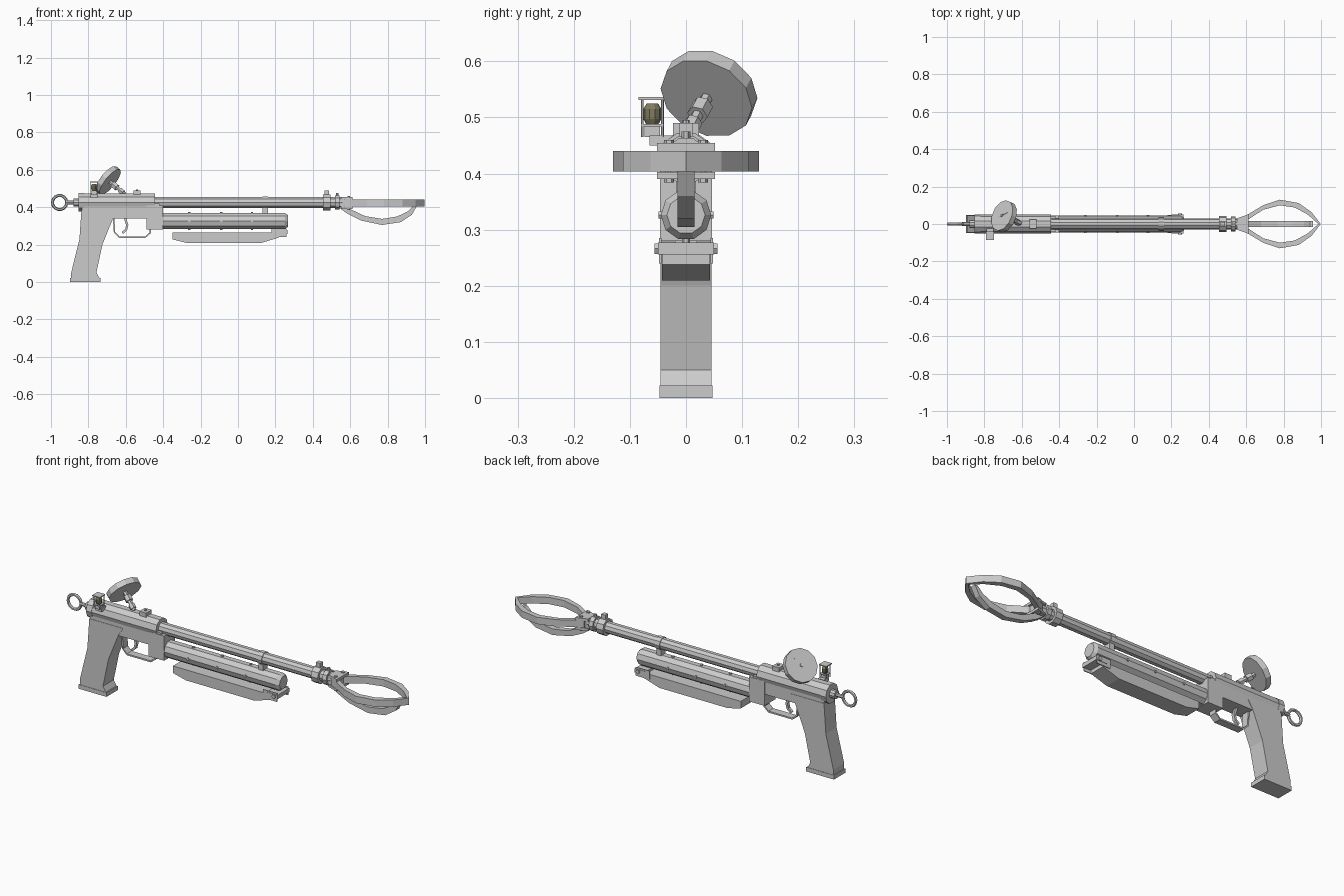
import bpy, bmesh, math
from mathutils import Vector, Matrix

cube = bpy.data.objects.get("Cube")
if cube:
    bpy.data.objects.remove(cube, do_unlink=True)


def material(name, rgb):
    m = bpy.data.materials.new(name)
    m.use_nodes = True
    m.diffuse_color = (*rgb, 1)
    m.node_tree.nodes["Principled BSDF"].inputs["Base Color"].default_value = (*rgb, 1)
    return m


GREY = material("plain grey", (0.6, 0.6, 0.6))
OLIVE = material("olive glass", (0.22, 0.2, 0.12))
AXIS = 0.425  # height of the barrel line


def finish(name, bm, mat=GREY):
    bmesh.ops.recalc_face_normals(bm, faces=bm.faces)
    mesh = bpy.data.meshes.new(name)
    bm.to_mesh(mesh)
    bm.free()
    mesh.materials.append(mat)
    ob = bpy.data.objects.new(name, mesh)
    bpy.context.collection.objects.link(ob)
    return ob


def prism(name, pts, a, b, plane="xz", mat=GREY):
    """Extrude a flat outline between a and b on the remaining axis."""
    bm = bmesh.new()
    lift = (lambda u, v: (u, a, v)) if plane == "xz" else (lambda u, v: (u, v, a))
    step = (0, b - a, 0) if plane == "xz" else (0, 0, b - a)
    face = bm.faces.new([bm.verts.new(lift(u, v)) for u, v in pts])
    out = bmesh.ops.extrude_face_region(bm, geom=[face])["geom"]
    bmesh.ops.translate(bm, vec=step, verts=[g for g in out if isinstance(g, bmesh.types.BMVert)])
    return finish(name, bm, mat)


def box(name, x0, x1, y0, y1, z0, z1):
    return prism(name, [(x0, z0), (x1, z0), (x1, z1), (x0, z1)], y0, y1)


def rod(name, p, q, r, n=10, r2=None, mat=GREY):
    """Faceted cylinder or cone from p to q."""
    p, q = Vector(p), Vector(q)
    d = (q - p).normalized()
    ref = Vector((1, 0, 0)) if abs(d.y) > 0.9 else Vector((0, 1, 0))
    ref = (ref - d * ref.dot(d)).normalized()
    rot = Matrix((ref.cross(d), ref, d)).transposed().to_4x4()
    bm = bmesh.new()
    bmesh.ops.create_cone(bm, cap_ends=True, segments=n, radius1=r,
                          radius2=r if r2 is None else r2, depth=(q - p).length,
                          matrix=Matrix.Translation((p + q) / 2) @ rot)
    return finish(name, bm, mat)


def along(name, x0, x1, r, z=AXIS, n=10, r2=None):
    return rod(name, (x0, 0, z), (x1, 0, z), r, n, r2)


def strip(name, path, half, y):
    """Thin bent strip following a path in the side plane."""
    path = [Vector(p) for p in path]
    left, right = [], []
    for i, p in enumerate(path):
        t = (path[min(i + 1, len(path) - 1)] - path[max(i - 1, 0)]).normalized()
        nrm = Vector((-t.y, t.x)) * half
        left.append(p + nrm)
        right.append(p - nrm)
    return prism(name, left + right[::-1], -y, y)


# Barrel, receiver and lower frame
along("barrel", -0.45, 0.56, 0.03)
along("receiver", -0.85, -0.445, 0.05)
along("rear_collar", -0.852, -0.82, 0.052)
box("lower_frame", -0.835, -0.42, -0.043, 0.043, 0.34, 0.42)
box("front_block", -0.49, -0.4, -0.046, 0.046, 0.28, 0.41)
box("top_sight", -0.56, -0.52, -0.023, 0.023, 0.46, 0.49)
rod("sight_pin", (-0.54, 0, 0.48), (-0.54, 0, 0.495), 0.006, 8)

# Cocking rod and pull ring
along("rod_bushing", -0.88, -0.85, 0.022)
along("cocking_rod", -0.92, -0.87, 0.01, n=8)
bm = bmesh.new()
turns, sides = 14, 6
rings = []
for i in range(turns):
    a = 2 * math.pi * i / turns
    rings.append([])
    for j in range(sides):
        b = 2 * math.pi * j / sides
        rad = 0.038 + 0.008 * math.cos(b)
        rings[i].append(bm.verts.new((-0.954 + rad * math.cos(a), 0.008 * math.sin(b),
                                      AXIS + rad * math.sin(a))))
for i in range(turns):
    for j in range(sides):
        k, m = (i + 1) % turns, (j + 1) % sides
        bm.faces.new((rings[i][j], rings[k][j], rings[k][m], rings[i][m]))
finish("pull_ring", bm)

# Grip with base plate
prism("grip", [(-0.837, 0.385), (-0.848, 0.227), (-0.892, 0.05), (-0.892, 0.02), (-0.74, 0.02),
               (-0.757, 0.05), (-0.725, 0.2), (-0.666, 0.345), (-0.64, 0.385)], -0.045, 0.045)
box("grip_base", -0.897, -0.735, -0.047, 0.047, 0, 0.022)

# Trigger and its guard
strip("trigger_guard", [(-0.665, 0.34), (-0.66, 0.265), (-0.635, 0.24), (-0.495, 0.24),
                        (-0.47, 0.262), (-0.47, 0.285)], 0.004, 0.02)
strip("trigger", [(-0.605, 0.345), (-0.592, 0.305), (-0.598, 0.28), (-0.618, 0.262)], 0.006, 0.008)

# Air tube below the barrel
TUBE = 0.326
along("air_tube", -0.41, 0.25, 0.045, TUBE)
along("air_tube_nose", 0.25, 0.266, 0.045, TUBE, r2=0.034)
for x in (-0.26, -0.09, 0.075):
    for s in (-1, 1):
        rod("tube_rivet", (x, 0, TUBE + s * 0.035), (x, 0, TUBE + s * 0.049), 0.007, 6)
        rod("side_rivet", (x, s * 0.035, TUBE), (x, s * 0.049, TUBE), 0.007, 6)
box("barrel_post", 0.132, 0.16, -0.018, 0.018, 0.355, 0.42)
along("post_band", 0.132, 0.16, 0.034)

# Pump handle and its front bracket
prism("pump_handle", [(-0.35, 0.265), (0.22, 0.265), (0.22, 0.238), (0.125, 0.209),
                      (-0.275, 0.209), (-0.35, 0.228)], -0.043, 0.043)
box("pump_bracket", 0.2, 0.265, -0.05, 0.05, 0.256, 0.277)
for s in (-1, 1):
    y = s * 0.046
    box("bracket_cheek", 0.18, 0.26, y - 0.002, y + 0.002, 0.24, 0.285)
    rod("bracket_bolt", (0.245, s * 0.045, 0.266), (0.245, s * 0.056, 0.266), 0.011, 6)

# Muzzle clamps
along("muzzle_clamp", 0.455, 0.495, 0.044)
box("clamp_lug", 0.463, 0.487, -0.012, 0.012, 0.455, 0.49)
along("muzzle_ring", 0.518, 0.542, 0.04)
rod("ring_screw", (0.53, 0, 0.45), (0.53, 0, 0.475), 0.008, 6)

# Claw hub: two plates with bolts
for s, z0, z1 in ((1, 0.44, 0.454), (-1, 0.39, 0.403)):
    prism("hub_plate", [(0.55, -0.03), (0.612, -0.052), (0.612, 0.052), (0.55, 0.03)], z0, z1, "xy")
    for y in (-0.03, 0.03):
        z = z1 if s > 0 else z0
        rod("hub_bolt", (0.592, y, z - s * 0.004), (0.592, y, z + s * 0.006), 0.009, 6)
box("hub_core", 0.545, 0.6, -0.028, 0.028, 0.403, 0.44)

# Three claws
side = [(0.57, 0.035), (0.61, 0.052), (0.69, 0.1), (0.78, 0.13), (0.88, 0.112), (0.95, 0.063),
        (0.998, 0), (0.985, 0), (0.93, 0.05), (0.86, 0.088), (0.78, 0.1), (0.69, 0.076),
        (0.61, 0.024), (0.57, 0.012)]
for label, s in (("left", 1), ("right", -1)):
    prism(label + "_claw", [(x, s * y) for x, y in side], 0.404, 0.44, "xy")
prism("lower_claw", [(0.53, 0.404), (0.59, 0.362), (0.66, 0.328), (0.77, 0.305), (0.87, 0.32),
                     (0.93, 0.36), (0.957, 0.408), (0.94, 0.408), (0.91, 0.378), (0.85, 0.35),
                     (0.77, 0.337), (0.68, 0.352), (0.61, 0.385), (0.575, 0.404)], -0.015, 0.015)

# Pressure gauge, tilted back toward the grip
centre = Vector((-0.695, 0.041, 0.543))
axis = Vector((0.74, -0.32, -0.6)).normalized()
rod("gauge_body", centre - axis * 0.015, centre + axis * 0.015, 0.086, 12)
rod("gauge_stem", centre, centre + axis * 0.12, 0.011, 6)
rod("gauge_nut", centre + axis * 0.035, centre + axis * 0.065, 0.019, 6)
rod("gauge_foot", centre + axis * 0.085, centre + axis * 0.11, 0.016, 6)
dial = centre - axis * 0.015
up = (Vector((0, 0.5, 1)) - axis * Vector((0, 0.5, 1)).dot(axis)).normalized()
rod("needle_hub", dial, dial - axis * 0.005, 0.008, 8)
rod("needle", dial - up * 0.012 - axis * 0.002, dial + up * 0.05 - axis * 0.002, 0.003, 4, r2=0.001)

# Caged vial on the right of the receiver
VX, VY = -0.77, -0.06
box("vial_arm", VX - 0.018, VX + 0.018, -0.065, -0.025, 0.45, 0.468)
box("vial_foot", VX - 0.014, VX + 0.014, VY - 0.014, VY + 0.014, 0.465, 0.487)
box("cage_floor", VX - 0.019, VX + 0.019, VY - 0.02, VY + 0.02, 0.484, 0.488)
box("cage_roof", VX - 0.022, VX + 0.022, VY - 0.025, VY + 0.021, 0.531, 0.536)
for sx in (-1, 1):
    for sy in (-1, 1):
        x, y = VX + sx * 0.017, VY + sy * 0.018
        rod("cage_post", (x, y, 0.465), (x, y, 0.533), 0.0025, 6)
for z0, z1, r0, r1 in ((0.488, 0.497, 0.011, 0.016), (0.497, 0.515, 0.016, 0.016),
                       (0.515, 0.525, 0.016, 0.01)):
    rod("vial", (VX, VY, z0), (VX, VY, z1), r0, 10, r1, OLIVE)
